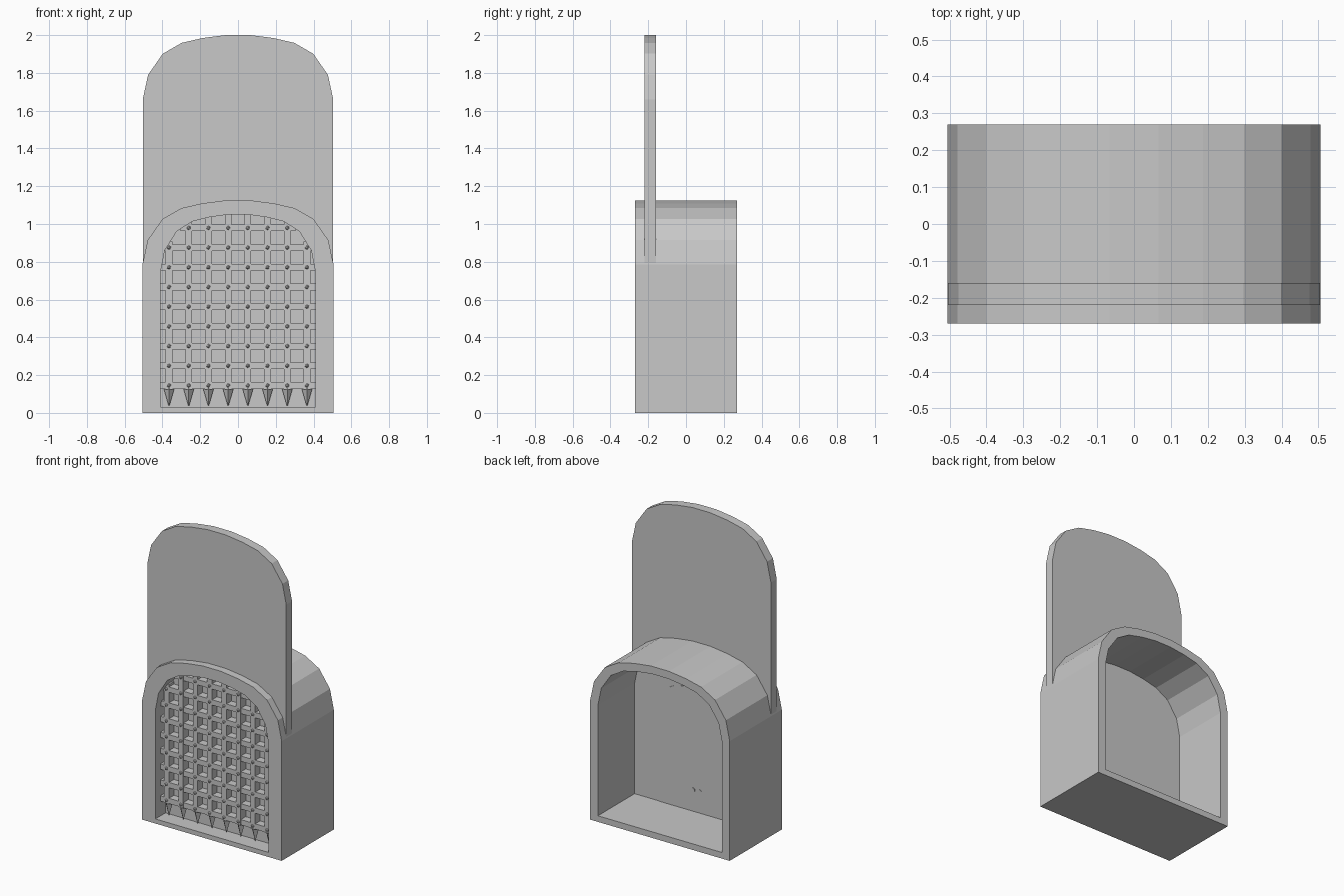
import bpy
import bmesh
from mathutils import Matrix, Vector

cube = bpy.data.objects.get("Cube")
if cube:
    bpy.data.objects.remove(cube, do_unlink=True)

grey = bpy.data.materials.new("stone_grey")
grey.use_nodes = True
COLOUR = (0.58, 0.58, 0.58, 1)
grey.diffuse_color = COLOUR
grey.node_tree.nodes["Principled BSDF"].inputs["Base Color"].default_value = COLOUR

# Half of a unit arch, from the springing point to the crown
HALF_ARCH = [(1, 0), (.945, .38), (.79, .71), (.59, .88), (.37, .955), (.13, 1)]


def curve(half, spring, rise):
    right = [(x * half, spring + z * rise) for x, z in HALF_ARCH]
    return right + [(-x, z) for x, z in reversed(right)]


def arch(half, spring, rise, base):
    return [(half, base)] + curve(half, spring, rise) + [(-half, base)]


def finish(name, bm):
    bmesh.ops.recalc_face_normals(bm, faces=bm.faces)
    mesh = bpy.data.meshes.new(name)
    bm.to_mesh(mesh)
    bm.free()
    mesh.materials.append(grey)
    obj = bpy.data.objects.new(name, mesh)
    bpy.context.collection.objects.link(obj)
    return obj


def loft(name, sections):
    """Skin matching outlines placed along y and cap both ends."""
    bm = bmesh.new()
    loops = [[bm.verts.new((x, y, z)) for x, z in pts] for pts, y in sections]
    n = len(loops[0])
    for a, b in zip(loops, loops[1:]):
        for i in range(n):
            j = (i + 1) % n
            bm.faces.new((a[i], a[j], b[j], b[i]))
    bm.faces.new(loops[0])
    bm.faces.new(loops[-1])
    return finish(name, bm)


def add_box(bm, low, high):
    low, high = Vector(low), Vector(high)
    size = Matrix.Diagonal((*(high - low), 1))
    bmesh.ops.create_cube(bm, size=1, matrix=Matrix.Translation((low + high) / 2) @ size)


# Arched housing: recessed front, dividing wall and open rear chamber
outer = arch(.506, .785, .34, 0)
front_hole = arch(.41, .745, .305, .03)
rear_hole = arch(.45, .765, .31, .04)
loft("arched_housing", [(front_hole, -.165), (front_hole, -.27), (outer, -.27),
                        (outer, .27), (rear_hole, .27), (rear_hole, -.11)])

# Raised slab, its lower edge hidden inside the housing wall
slab = curve(.504, 1.66, .34) + [(-.504, .79)]
slab += list(reversed(curve(.46, .77, .32))) + [(.504, .79)]
loft("raised_slab", [(slab, -.22), (slab, -.16)])

# Shallow door panel on the rear of the dividing wall
door = arch(.275, .66, .19, .04)
loft("rear_door_panel", [(door, -.112), (door, -.107)])

# Two tiny studs on the door
bm = bmesh.new()
for x in (-.025, .025):
    spot = Matrix.Translation((x, -.106, .18)) @ Matrix.Rotation(1.5708, 4, 'X')
    bmesh.ops.create_cone(bm, cap_ends=True, segments=6, radius1=.016,
                          radius2=.016, depth=.006, matrix=spot)
finish("door_studs", bm)


def half_width(z):
    pts = [(x * .41, .745 + h * .305) for x, h in HALF_ARCH]
    for (x0, z0), (x1, z1) in zip(pts, pts[1:]):
        if z0 <= z <= z1:
            return x0 + (x1 - x0) * (z - z0) / (z1 - z0)
    return .41


def crown(x):
    pts = [(px * .41, .745 + h * .305) for px, h in HALF_ARCH]
    for (x0, z0), (x1, z1) in zip(pts, pts[1:]):
        if x1 <= abs(x) <= x0:
            return z0 + (z1 - z0) * (abs(x) - x0) / (x1 - x0)
    return 1.05


# Portcullis lattice, spikes and rivets
STEP, BAR = .1043, .0175
columns = [(i - 3.5) * STEP for i in range(8)]
rows = [.145 + j * STEP for j in range(9)]
bars, spikes, rivets = bmesh.new(), bmesh.new(), bmesh.new()
for x in columns:
    add_box(bars, (x - BAR, -.22, .125), (x + BAR, -.168, crown(x) + .012))
    bmesh.ops.create_cone(spikes, cap_ends=True, segments=4, radius1=.002, radius2=.028,
                          depth=.09, matrix=Matrix.Translation((x, -.194, .083)))
for z in rows:
    w = half_width(z) + .01
    add_box(bars, (-w, -.219, z - BAR), (w, -.168, z + BAR))
    for x in columns:
        if abs(x) < half_width(z):
            bmesh.ops.create_icosphere(rivets, subdivisions=1, radius=.011,
                                       matrix=Matrix.Translation((x, -.221, z)))
finish("portcullis_bars", bars)
finish("portcullis_spikes", spikes)
finish("portcullis_rivets", rivets)
